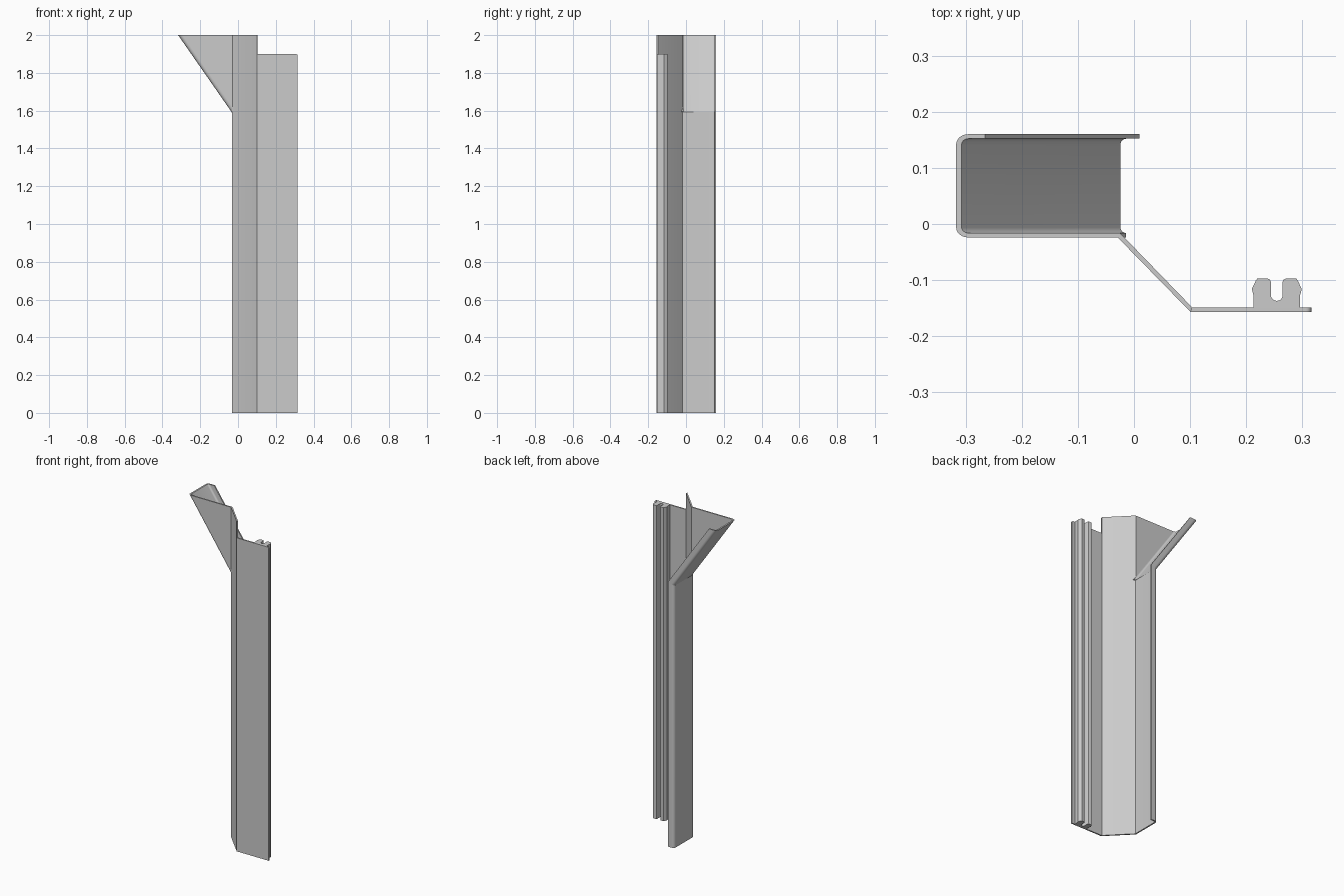
import bpy, bmesh, math

if "Cube" in bpy.data.objects:
    bpy.data.objects.remove(bpy.data.objects["Cube"])

T = 0.008                       # sheet thickness
X0, ZB, XT = -0.032, 1.59, -0.317   # wall face, bend height, tip of sloped face
L = math.hypot(X0 - XT, 2 - ZB)
NX, NZ = (2 - ZB) / L, (X0 - XT) / L
MITRE = (1 - NX) / NZ

grey = bpy.data.materials.new("light_grey")
grey.diffuse_color = (0.6, 0.6, 0.6, 1)
grey.use_nodes = True
grey.node_tree.nodes["Principled BSDF"].inputs["Base Color"].default_value = grey.diffuse_color


def loft(name, rings):
    """Skin a closed solid through matching rings of points."""
    bm = bmesh.new()
    rs = [[bm.verts.new(p) for p in r] for r in rings]
    n = len(rs[0])
    for a, b in zip(rs, rs[1:]):
        for i in range(n):
            j = (i + 1) % n
            bm.faces.new((a[i], a[j], b[j], b[i]))
    bm.faces.new(rs[0][::-1])
    bm.faces.new(rs[-1])
    bmesh.ops.recalc_face_normals(bm, faces=bm.faces)
    me = bpy.data.meshes.new(name)
    bm.to_mesh(me)
    bm.free()
    ob = bpy.data.objects.new(name, me)
    bpy.context.collection.objects.link(ob)
    me.materials.append(grey)
    bpy.context.view_layer.objects.active = ob
    ob.select_set(True)
    bpy.ops.object.shade_smooth_by_angle(angle=math.radians(30))
    ob.select_set(False)
    return ob


def extrude_z(name, pts, z0, z1):
    return loft(name, [[(x, y, z) for x, y in pts] for z in (z0, z1)])


def extrude_y(name, pts, y0, y1):
    return loft(name, [[(x, y, z) for x, z in pts] for y in (y0, y1)])


def arc(cx, cy, r, a0, a1, n=6):
    return [(cx + r * math.cos(math.radians(a0 + (a1 - a0) * i / n)),
             cy + r * math.sin(math.radians(a0 + (a1 - a0) * i / n)))
            for i in range(n + 1)]


# Folded sections as (depth from outer face, y)
R, YB, YF, W = 0.018, 0.16, -0.024, 0.042
back_out = arc(R, YB - R, R, 180, 90)
back_in = arc(R, YB - R, R - T, 90, 180)
flange = back_out + [(W, YB), (W, YB - T)] + back_in
front_in = arc(R, YF + R, R - T, 180, 270)
front_out = arc(R, YF + R, R, 270, 180)


def bend(sec):
    return [(X0 + u, y, ZB + u * MITRE) for u, y in sec]


def tip(sec):
    return [(XT + u / NX, y, 2) for u, y in sec]


# Upright wall with its back flange
wall = flange + [(T, -0.019), (0, -0.023)]
loft("upright_wall", [[(X0 + u, y, 0) for u, y in wall], bend(wall)])

# Sloped wall with folds on both edges
slope = flange + front_in + front_out
loft("sloped_wall", [bend(slope), tip(slope)])

# Triangular side cheek
xr = -0.026
start = R / NX
extrude_y("side_cheek", [(XT + start, 2), (xr, 2),
                         (xr, 2 - (xr - XT - start) * (2 - ZB) / (X0 - XT))],
          YF, YF + T)

# Diagonal web
extrude_z("diagonal_web", [(-0.032, -0.0225), (-0.029, -0.024), (0.101, -0.157),
                           (0.104, -0.149), (-0.022, -0.019), (-0.026, -0.016)], 0, 2)

# Front plate with a rounded upper corner
extrude_y("front_plate", [(0.101, 0), (0.316, 0)] + arc(0.306, 1.89, 0.01, 0, 90)
          + [(0.101, 1.9)], -0.157, -0.149)

# Twin-lobed clip rail, mirrored about its slot
CX = 0.2545
half = [(0.213, -0.151), (0.213, -0.127), (0.210, -0.116), (0.217, -0.101),
        (0.220, -0.097), (0.238, -0.097), (0.242, -0.099), (0.244, -0.103)]
slot = arc(CX, -0.1265, 0.0105, 180, 360, 10)
extrude_z("clip_rail", half + slot + [(2 * CX - x, y) for x, y in reversed(half)], 0, 1.9)
